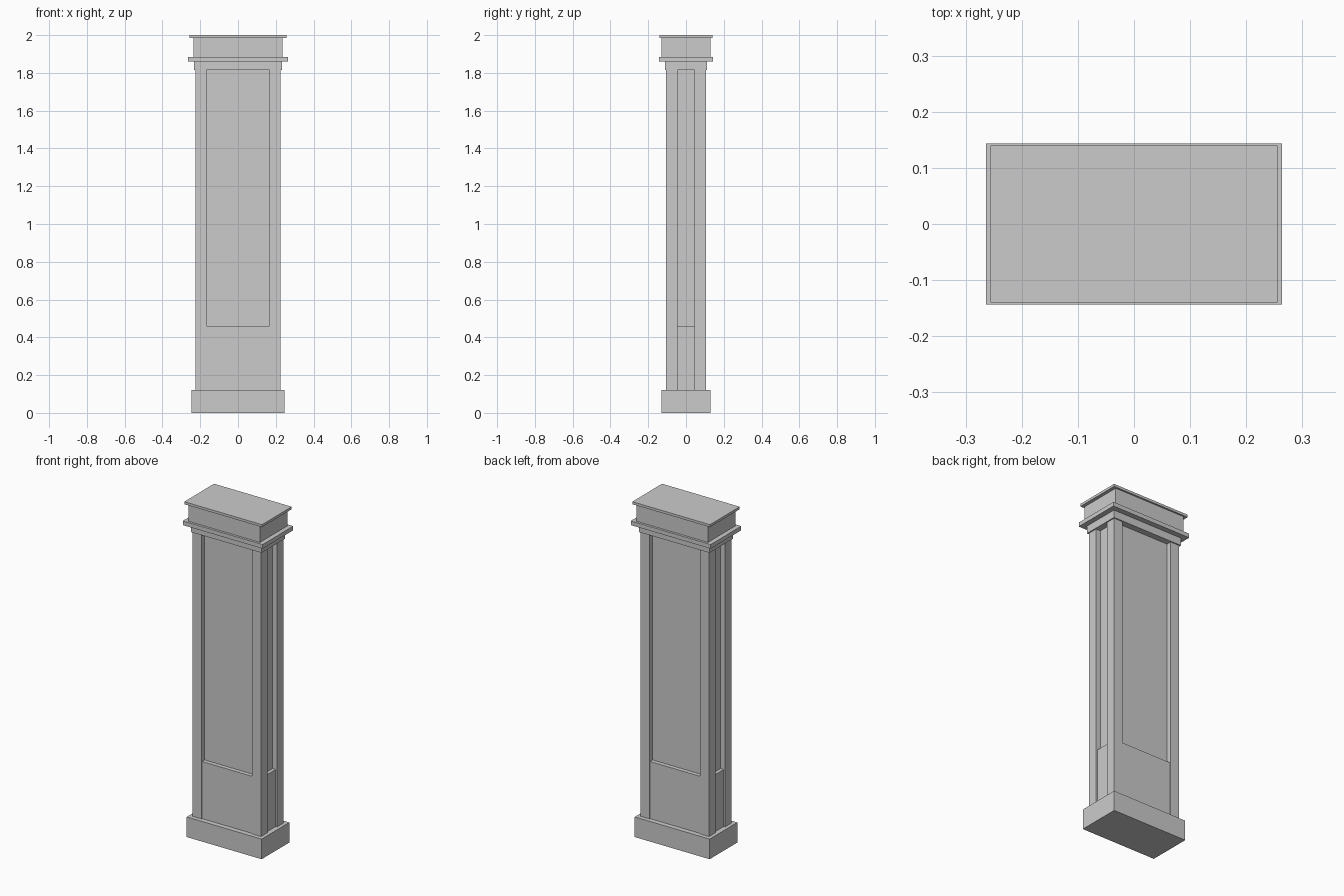
import bpy

if "Cube" in bpy.data.objects:
    bpy.data.objects.remove(bpy.data.objects["Cube"])


def prism(name, outline, z0, z1):
    """Closed prism from a counter-clockwise outline."""
    n = len(outline)
    verts = [(x, y, z) for z in (z0, z1) for x, y in outline]
    faces = [tuple(reversed(range(n))), tuple(range(n, 2 * n))]
    faces += [(i, (i + 1) % n, n + (i + 1) % n, n + i) for i in range(n)]
    mesh = bpy.data.meshes.new(name)
    mesh.from_pydata(verts, [], faces)
    obj = bpy.data.objects.new(name, mesh)
    bpy.context.collection.objects.link(obj)
    return obj


def block(name, hx, hy, z0, z1):
    return prism(name, [(-hx, -hy), (hx, -hy), (hx, hy), (-hx, hy)], z0, z1)


def panelled_outline(front_depth, side_depth):
    """Rectangle with square corner posts and a recess in every side."""
    hx, hy, px, py = 0.226, 0.105, 0.167, 0.045
    q = [(hx - side_depth, py), (hx, py), (hx, hy), (px, hy), (px, hy - front_depth)]
    left = [(-x, y) for x, y in reversed(q)]
    return q + left + [(-x, -y) for x, y in q + left]


# Base block
block("base", 0.247, 0.13, 0.0, 0.12)

# Shaft: shallow panels below, deep panels above
prism("lower_shaft", panelled_outline(0.005, 0.009), 0.12, 0.46)
prism("upper_shaft", panelled_outline(0.03, 0.03), 0.46, 1.815)

# Capital: collar, ledge, neck and top slab
block("collar", 0.233, 0.112, 1.815, 1.86)
block("ledge", 0.2635, 0.1437, 1.86, 1.885)
block("neck", 0.236, 0.13, 1.885, 1.985)
block("top_slab", 0.256, 0.14, 1.985, 2.0)
